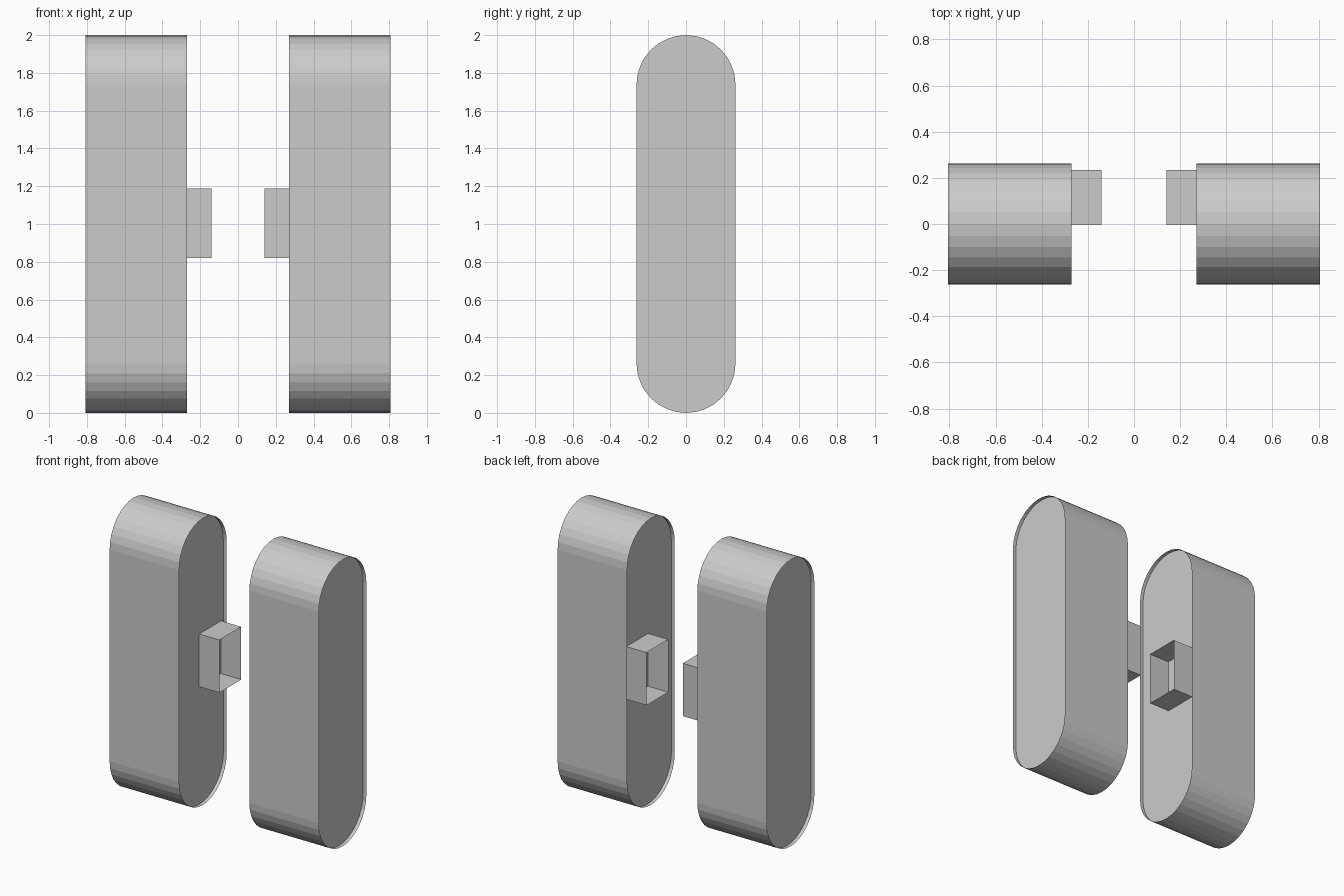
import bpy
from math import sin, cos, pi

if "Cube" in bpy.data.objects:
    bpy.data.objects.remove(bpy.data.objects["Cube"])

OUTER, INNER = 0.807, 0.271   # pod ends along x
RECESS = 0.025                # depth of the sunken end panels
R, HEIGHT, STEPS = 0.262, 2.0, 16


def mirrored(name, verts, faces):
    """Flat-shaded mesh on +x, mirrored to -x."""
    mesh = bpy.data.meshes.new(name)
    mesh.from_pydata(verts, [], faces)
    mesh.update()
    obj = bpy.data.objects.new(name, mesh)
    bpy.context.collection.objects.link(obj)
    obj.modifiers.new("Mirror", 'MIRROR').use_mirror_merge = False
    return obj


def sleeve(name, profile, x0, x1):
    """Open thin-walled tube along x from a (y, z) profile."""
    n = len(profile)
    verts = [(x, y, z) for x in (x0, x1) for y, z in profile]
    faces = [(i, (i + 1) % n, n + (i + 1) % n, n + i) for i in range(n)]
    return mirrored(name, verts, faces)


def panel(name, profile, x, facing):
    """Flat end panel across the profile."""
    pts = profile if facing > 0 else profile[::-1]
    return mirrored(name, [(x, y, z) for y, z in pts], [tuple(range(len(pts)))])


# Stadium profile: upper half circle, then lower half circle
pill = []
for centre, start in ((HEIGHT - R, 0), (R, pi)):
    for i in range(STEPS + 1):
        a = start + pi * i / STEPS
        pill.append((R * cos(a), centre + R * sin(a)))

# Pods with sunken end panels
sleeve("pod_shell", pill, INNER, OUTER)
panel("outer_panel", pill, OUTER - RECESS, 1)
panel("inner_panel", pill, INNER + RECESS, -1)

# Hollow rectangular connectors on the inner sides
socket = [(-0.005, 0.82), (0.235, 0.82), (0.235, 1.188), (-0.005, 1.188)]
sleeve("connector", socket, 0.14, INNER + RECESS)
